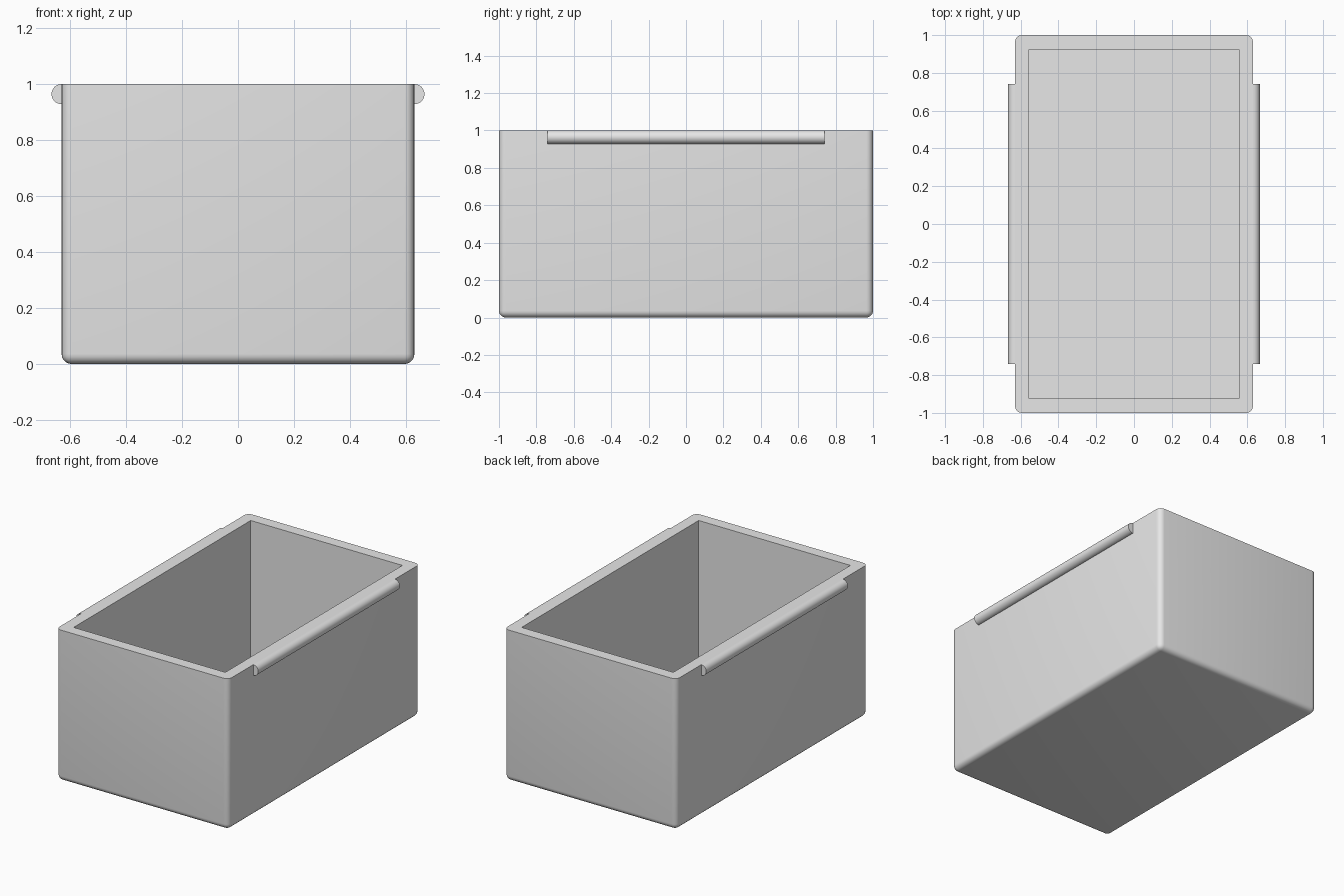
import bpy
import bmesh
from math import pi, radians, sin, cos

cube = bpy.data.objects.get("Cube")
if cube:
    bpy.data.objects.remove(cube, do_unlink=True)

HALF_X, HALF_Y, HEIGHT = 0.63, 1.0, 1.0
WALL, ROUND = 0.075, 0.036
GRIP_HALF = 0.74

grey = bpy.data.materials.new("plain_grey")
grey.use_nodes = True
colour = (0.8, 0.8, 0.8, 1)
grey.diffuse_color = colour
grey.node_tree.nodes["Principled BSDF"].inputs["Base Color"].default_value = colour


def finish(bm, name):
    bmesh.ops.recalc_face_normals(bm, faces=bm.faces)
    mesh = bpy.data.meshes.new(name)
    bm.to_mesh(mesh)
    bm.free()
    mesh.materials.append(grey)
    obj = bpy.data.objects.new(name, mesh)
    bpy.context.collection.objects.link(obj)
    bpy.ops.object.select_all(action="DESELECT")
    obj.select_set(True)
    bpy.context.view_layer.objects.active = obj
    bpy.ops.object.shade_smooth_by_angle(angle=radians(35))
    return obj


# Open bin: hollowed block, rounded on outer uprights and bottom edges
bm = bmesh.new()
bmesh.ops.create_cube(bm, size=1)
for v in bm.verts:
    v.co = (v.co.x * 2 * HALF_X, v.co.y * 2 * HALF_Y, (v.co.z + 0.5) * HEIGHT)
outer_edges = [e for e in bm.edges if min(v.co.z for v in e.verts) < 0.01]
top = max(bm.faces, key=lambda f: f.calc_center_median().z)
bmesh.ops.inset_region(bm, faces=[top], thickness=WALL, use_even_offset=True)
floor = bmesh.ops.extrude_discrete_faces(bm, faces=[top])["faces"][0]
for v in floor.verts:
    v.co.z = WALL
bmesh.ops.bevel(bm, geom=outer_edges, offset=ROUND, offset_type="OFFSET",
                segments=5, profile=0.5, affect="EDGES")
finish(bm, "bin_body")


# Half-round grips along the top of both long sides
def grip(name, side):
    bm = bmesh.new()
    steps = 16
    angles = [-pi / 2 + pi * i / steps for i in range(steps + 1)]
    profile = [bm.verts.new((side * (HALF_X + ROUND * cos(a)), -GRIP_HALF,
                             HEIGHT - ROUND + ROUND * sin(a))) for a in angles]
    cap = bm.faces.new(profile)
    new = bmesh.ops.extrude_face_region(bm, geom=[cap], use_keep_orig=True)["geom"]
    for v in new:
        if isinstance(v, bmesh.types.BMVert):
            v.co.y = GRIP_HALF
    finish(bm, name)


grip("left_grip", 1)
grip("right_grip", -1)
